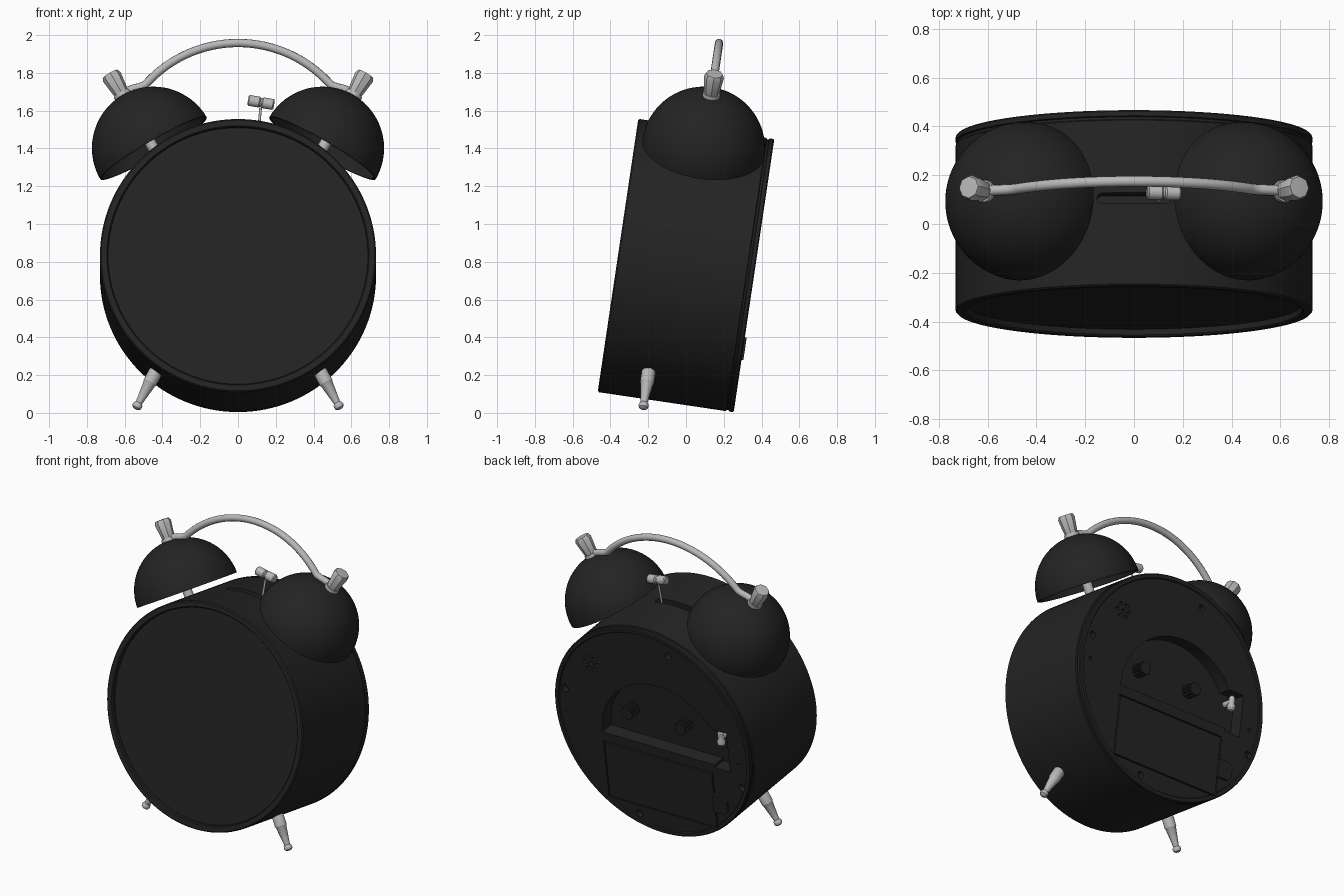
import bpy, bmesh, math
from mathutils import Vector, Matrix

if "Cube" in bpy.data.objects:
    bpy.data.objects.remove(bpy.data.objects["Cube"])

# The clock is built upright about its own centre, then leaned back
LEAN = Matrix.Translation((0, 0, 0.78)) @ Matrix.Rotation(math.radians(-8.45), 4, 'X')


def material(name, c):
    m = bpy.data.materials.new(name)
    m.diffuse_color = (c, c, c, 1)
    m.use_nodes = True
    m.node_tree.nodes["Principled BSDF"].inputs["Base Color"].default_value = m.diffuse_color
    return m


BLACK = material("matte_black", 0.017)
METAL = material("brushed_metal", 0.48)


def finish(name, bm, mat):
    bmesh.ops.remove_doubles(bm, verts=bm.verts[:], dist=1e-5)
    bmesh.ops.recalc_face_normals(bm, faces=bm.faces[:])
    me = bpy.data.meshes.new(name)
    bm.to_mesh(me)
    bm.free()
    if mat:
        me.materials.append(mat)
    ob = bpy.data.objects.new(name, me)
    bpy.context.collection.objects.link(ob)
    return ob


def lathe(name, profile, origin, axis, mat, segs=32):
    """Revolve (radius, distance) points about an axis."""
    bm = bmesh.new()
    rot = Vector(axis).to_track_quat('Z', 'Y').to_matrix()
    rings = []
    for r, t in profile:
        n = 1 if r == 0 else segs
        rings.append([bm.verts.new(Vector(origin) + rot @ Vector(
            (r * math.cos(2 * math.pi * i / segs), r * math.sin(2 * math.pi * i / segs), t)))
            for i in range(n)])
    for a, b in zip(rings, rings[1:]):
        if len(a) == 1 and len(b) == 1:
            continue
        for i in range(segs):
            j = (i + 1) % segs
            if len(a) == 1:
                bm.faces.new((a[0], b[i], b[j]))
            elif len(b) == 1:
                bm.faces.new((a[i], a[j], b[0]))
            else:
                bm.faces.new((a[i], a[j], b[j], b[i]))
    return finish(name, bm, mat)


def rod(name, r, a, b, mat, segs=24, bev=0.0):
    a, b = Vector(a), Vector(b)
    L = (b - a).length
    prof = [(0, 0), (r - bev, 0), (r, bev), (r, L - bev), (r - bev, L), (0, L)] if bev else \
        [(0, 0), (r, 0), (r, L), (0, L)]
    return lathe(name, prof, a, b - a, mat, segs)


def prism(name, outline, y0, y1, mat):
    """Extrude an (x, z) outline along the depth."""
    bm = bmesh.new()
    f = bm.faces.new([bm.verts.new((x, y0, z)) for x, z in outline])
    g = bmesh.ops.extrude_face_region(bm, geom=[f])
    for v in g['geom']:
        if isinstance(v, bmesh.types.BMVert):
            v.co.y = y1
    # the extrusion may drop or keep the starting face; close it if open
    edges = [e for e in bm.edges if e.is_boundary]
    if edges:
        bmesh.ops.holes_fill(bm, edges=edges, sides=0)
    return finish(name, bm, mat)


def rect(x0, x1, z0, z1):
    return [(x0, z0), (x1, z0), (x1, z1), (x0, z1)]


def cut(ob, cutter):
    cutter.hide_render = True
    m = ob.modifiers.new("cut", 'BOOLEAN')
    m.operation, m.solver, m.object = 'DIFFERENCE', 'EXACT', cutter
    bpy.context.view_layer.objects.active = ob
    bpy.ops.object.modifier_apply(modifier=m.name)
    bpy.data.objects.remove(cutter)


# Drum body with raised front rim and back lip
body = lathe("body", [
    (0, -0.334), (0.688, -0.334), (0.688, -0.357), (0.694, -0.364), (0.724, -0.364),
    (0.731, -0.357), (0.731, 0.322), (0.724, 0.326), (0.724, 0.336), (0.731, 0.34),
    (0.731, 0.358), (0.725, 0.364), (0.702, 0.364), (0.697, 0.357), (0, 0.357)],
    (0, 0, 0), (0, 1, 0), BLACK, 128)

# Arched control recess in the back, with a side bay for the switch
arch = [(-0.07 + 0.46 * math.cos(math.pi * i / 40), -0.11 + 0.46 * math.sin(math.pi * i / 40))
        for i in range(41)]
cut(body, prism("recess_cutter", arch, 0.265, 0.5, None))
cut(body, prism("bay_cutter", rect(-0.565, -0.45, -0.13, 0.15), 0.265, 0.5, None))

# Battery door seat, hammer slot, screw holes and sound holes
cut(body, prism("door_cutter", rect(-0.43, 0.39, -0.58, -0.175), 0.343, 0.5, None))
slot = []
for i in range(24):
    a = 2 * math.pi * (i + 0.5) / 24
    slot.append(((0.13 if math.cos(a) > 0 else -0.13) + 0.022 * math.cos(a), 0.022 * math.sin(a)))
slot_cutter = prism("slot_cutter", slot, 0, 0.3, None)
slot_cutter.data.transform(Matrix.Translation((0, 0, 0.63)) @ Matrix.Rotation(math.pi / 2, 4, 'X'))
cut(body, slot_cutter)
holes = [(-0.174, 0.6, 0.024), (0.645, 0.135, 0.024), (-0.645, -0.222, 0.024),
         (0.165, -0.64, 0.024), (0.64, -0.024, 0.013), (-0.64, -0.061, 0.013),
         (0.426, 0.375, 0.013)]
holes += [(0.426 + 0.045 * math.cos(k * math.pi / 3), 0.375 + 0.045 * math.sin(k * math.pi / 3), 0.013)
          for k in range(6)]
for x, z, r in holes:
    cut(body, rod("hole_cutter", r, (x, 0.325, z), (x, 0.5, z), None, 16))

# Battery door and its latch
prism("battery_door", rect(-0.422, 0.382, -0.572, -0.183), 0.34, 0.359, BLACK)
prism("door_latch", [(-0.42, -0.33), (-0.5, -0.33), (-0.525, -0.355), (-0.525, -0.425),
                     (-0.5, -0.45), (-0.42, -0.45)], 0.34, 0.374, BLACK)

# Ribbed setting knobs
for side, x in (("left", 0.2), ("right", -0.2)):
    ribs = []
    for i in range(48):
        r = 0.044 if i % 4 < 2 else 0.038
        a = 2 * math.pi * i / 48
        ribs.append((x + r * math.cos(a), 0.07 + r * math.sin(a)))
    prism("setting_knob_" + side, ribs, 0.26, 0.345, BLACK)

# Alarm switch
rod("switch_stem", 0.02, (-0.5, 0.25, 0.09), (-0.5, 0.33, 0.09), METAL, 20)
lathe("switch_lever", [(0, 0), (0.018, 0.003), (0.026, 0.015), (0.026, 0.035), (0.019, 0.048),
                       (0.019, 0.09), (0.012, 0.1), (0, 0.103)],
      (-0.5, 0.33, 0.03), (0, 0, 1), METAL, 24)

R, N = 0.326, 20
quarter = [(math.cos(math.pi / 2 * i / N), math.sin(math.pi / 2 * i / N)) for i in range(N)]
for side, s in (("left", -1), ("right", 1)):
    # Hollow bell
    c = Vector((s * 0.4475, 0, 0.628))
    ax = Vector((s * 0.5, 0, 0.866))
    Q = R - 0.014
    shell = [(R * x, R * z) for x, z in quarter] + [(0, R), (0, Q)]
    shell += [(Q * x, Q * z) for x, z in reversed(quarter)] + [(R, 0)]
    lathe("bell_" + side, shell, c, ax, BLACK, 64)
    # Bell post, handle foot and nut
    rod("bell_post_" + side, 0.03, c - ax * 0.08, c + ax * (R - 0.005), METAL, 24)
    lathe("handle_foot_" + side, [(0, 0.315), (0.045, 0.315), (0.048, 0.33), (0.045, 0.342), (0, 0.342)],
          c, ax, METAL, 32)
    lathe("bell_nut_" + side, [(0, 0.34), (0.04, 0.34), (0.043, 0.36), (0.053, 0.44),
                               (0.045, 0.46), (0, 0.462)], c, ax, METAL, 8)
    # Turned leg with ball foot
    top, tip = Vector((s * 0.43, -0.113, -0.575)), Vector((s * 0.541, -0.113, -0.782))
    lathe("leg_" + side, [(0, 0), (0.033, 0), (0.037, 0.012), (0.037, 0.078), (0.033, 0.084),
                          (0.019, 0.19), (0.018, 0.2), (0.024, 0.206), (0.027, 0.218),
                          (0.024, 0.23), (0.012, 0.238), (0, 0.239)], top, tip - top, METAL, 28)

# Carrying handle: a bent tube running from foot to foot
foot = [(0.6, 0.928), (0.555, 0.947), (0.52, 0.955)]
arc = [(0.65 * math.sin(a), 0.541 + 0.65 * math.cos(a))
       for a in [math.radians(-49 + 98 * i / 40) for i in range(41)]]
path = [(-x, z) for x, z in foot] + arc + foot[::-1]
cu = bpy.data.curves.new("handle", 'CURVE')
cu.dimensions = '3D'
cu.bevel_depth = 0.022
cu.bevel_resolution = 4
cu.use_fill_caps = True
sp = cu.splines.new('POLY')
sp.points.add(len(path) - 1)
for p, (x, z) in zip(sp.points, path):
    p.co = (x, 0, z, 1)
sp.use_smooth = True
cu.materials.append(METAL)
bpy.context.collection.objects.link(bpy.data.objects.new("handle", cu))

# Hammer with two heads and a thin stem
rod("hammer_stem", 0.007, (0.1, 0, 0.62), (0.122, 0, 0.87), METAL, 12)
m = Vector((0.122, 0, 0.873))
d = Vector((0.98, 0, -0.17))
rod("hammer_core", 0.023, m - d * 0.03, m + d * 0.03, METAL, 24)
for side, s in (("left", -1), ("right", 1)):
    rod("hammer_head_" + side, 0.029, m + d * 0.004 * s, m + d * 0.07 * s, METAL, 24, 0.006)

# Smooth shading with crisp edges, then lean everything back
for ob in bpy.context.collection.objects:
    if ob.type == 'MESH':
        for p in ob.data.polygons:
            p.use_smooth = True
        ob.data.set_sharp_from_angle(angle=math.radians(32))
    ob.matrix_world = LEAN
